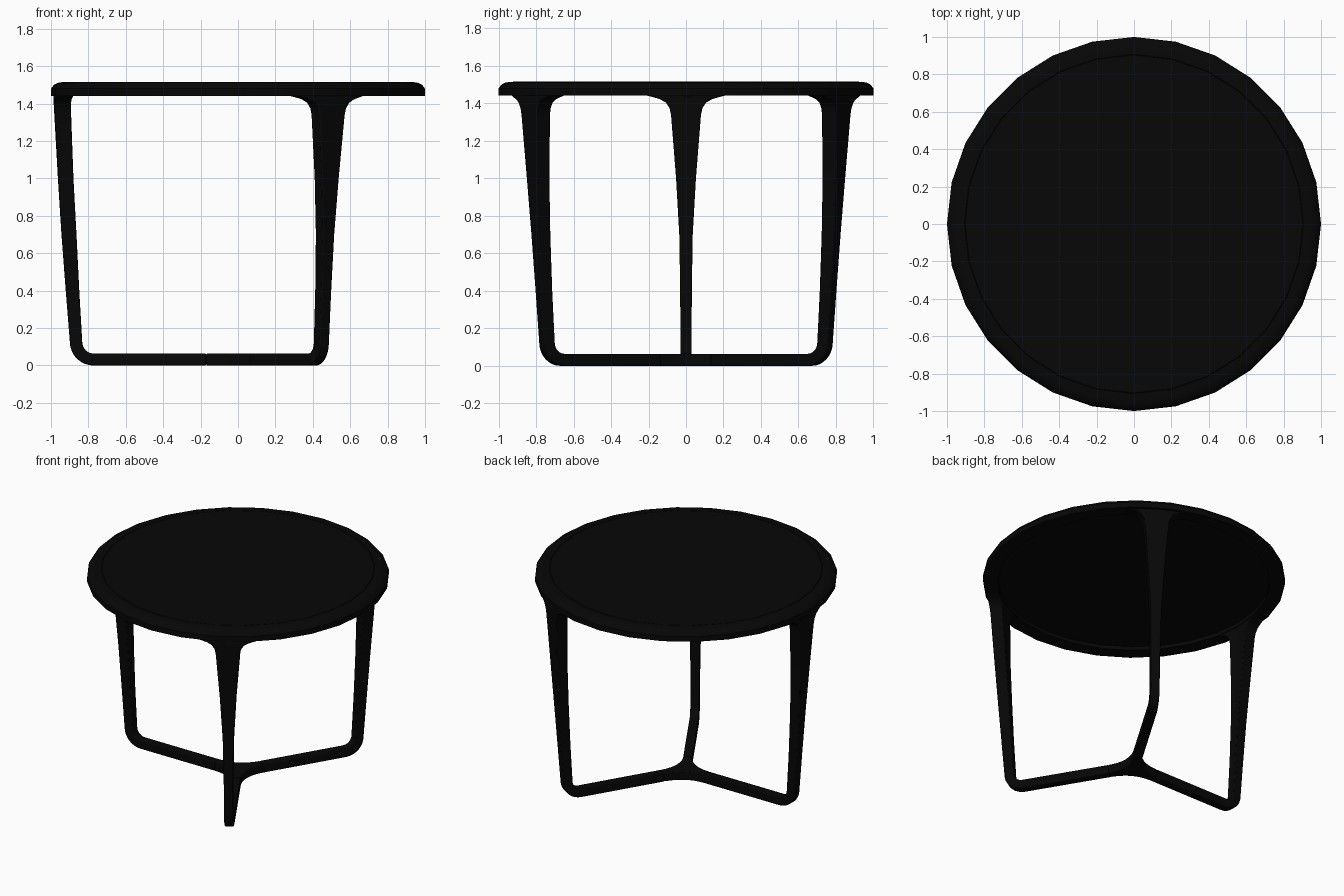
import bpy, bmesh
from math import sin, cos, pi, radians
from mathutils import Vector

cube = bpy.data.objects.get("Cube")
if cube:
    bpy.data.objects.remove(cube, do_unlink=True)

black = bpy.data.materials.new("matte black")
black.use_nodes = True
COLOUR = (0.002, 0.002, 0.002, 1)
black.diffuse_color = COLOUR
black.node_tree.nodes["Principled BSDF"].inputs["Base Color"].default_value = COLOUR


def finish(name, bm, bevel=0.0):
    bmesh.ops.recalc_face_normals(bm, faces=bm.faces)
    mesh = bpy.data.meshes.new(name)
    bm.to_mesh(mesh)
    bm.free()
    mesh.materials.append(black)
    obj = bpy.data.objects.new(name, mesh)
    bpy.context.collection.objects.link(obj)
    if bevel:
        mod = obj.modifiers.new("soft edges", 'BEVEL')
        mod.width, mod.segments = bevel, 2
        mod.limit_method, mod.angle_limit = 'ANGLE', radians(40)
    bpy.ops.object.select_all(action='DESELECT')
    obj.select_set(True)
    bpy.context.view_layer.objects.active = obj
    bpy.ops.object.shade_smooth_by_angle(angle=radians(35))


def loft(bm, loops):
    """Skin a list of point loops and cap both ends."""
    rings = [[bm.verts.new(p) for p in loop] for loop in loops]
    n = len(rings[0])
    for a, b in zip(rings, rings[1:]):
        for i in range(n):
            j = (i + 1) % n
            bm.faces.new((a[i], a[j], b[j], b[i]))
    bm.faces.new(rings[0])
    bm.faces.new(rings[-1])


# Round top: recessed underside, rounded rim, hairline seam around the surface
SIDES = 28
profile = [(0.9, 1.468), (0.9, 1.442), (1.0, 1.442), (1.0, 1.48), (0.985, 1.5),
           (0.965, 1.511), (0.94, 1.515), (0.907, 1.516), (0.905, 1.514), (0.903, 1.516)]
bm = bmesh.new()
loft(bm, [[(r * cos(2 * pi * i / SIDES), r * sin(2 * pi * i / SIDES), z)
           for i in range(SIDES)] for r, z in profile])
finish("table_top", bm)

# Legs: floor bar, rounded elbow, tapering upright, flared head
HUB, HALF, BAR = 0.17, 0.03, 0.064
ELBOW_R, ELBOW_Z = 0.772, 0.125
stations = [((HUB, BAR), (HUB, 0), HALF)]          # inner point, outer point, half width
for k in range(9):
    a = pi / 2 * k / 8
    stations.append(((ELBOW_R + 0.061 * sin(a), ELBOW_Z - 0.061 * cos(a)),
                     (ELBOW_R + 0.127 * sin(a), ELBOW_Z - ELBOW_Z * cos(a)), HALF))
for z, inner, outer, half in [(0.4, 0.849, 0.921, 0.031), (0.7, 0.864, 0.944, 0.036),
                              (1.0, 0.881, 0.963, 0.053), (1.34, 0.895, 0.982, 0.08),
                              (1.375, 0.896, 0.984, 0.088), (1.405, 0.898, 0.986, 0.108),
                              (1.423, 0.899, 0.987, 0.14), (1.433, 0.9, 0.987, 0.175),
                              (1.442, 0.9, 0.987, 0.21)]:
    stations.append(((inner, z), (outer, z), half))

ANGLES = [radians(d) for d in (-59, 59, 180)]


def place(r, t, z, angle):
    return Vector((r * cos(angle) - t * sin(angle), r * sin(angle) + t * cos(angle), z))


for name, angle in zip(("front_left_leg", "back_left_leg", "right_leg"), ANGLES):
    loops = []
    for (ri, zi), (ro, zo), w in stations:
        bow = w * w / 2                             # follow the round rim
        pts = [(ri, 0, zi), (ri - bow, w, zi), (ro - bow, w, zo),
               (ro, 0, zo), (ro - bow, -w, zo), (ri - bow, -w, zi)]
        loops.append([place(*p, angle) for p in pts])
    bm = bmesh.new()
    loft(bm, loops)
    finish(name, bm, 0.006)

# Hub joining the floor bars with curved webs
outline = []
for i, a in enumerate(ANGLES):
    b = ANGLES[(i + 1) % 3]
    start, end = place(HUB, HALF, 0, a), place(HUB, -HALF, 0, b)
    mid = (a + b) / 2 if b > a else (a + b) / 2 + pi
    corner = place(HALF / sin(pi / 3), 0, 0, mid)
    for k in range(9):
        t = k / 8
        outline.append(start * (1 - t) ** 2 + corner * 2 * t * (1 - t) + end * t * t)
bm = bmesh.new()
loft(bm, [[p + Vector((0, 0, z)) for p in outline] for z in (0, BAR)])
finish("floor_hub", bm, 0.006)
